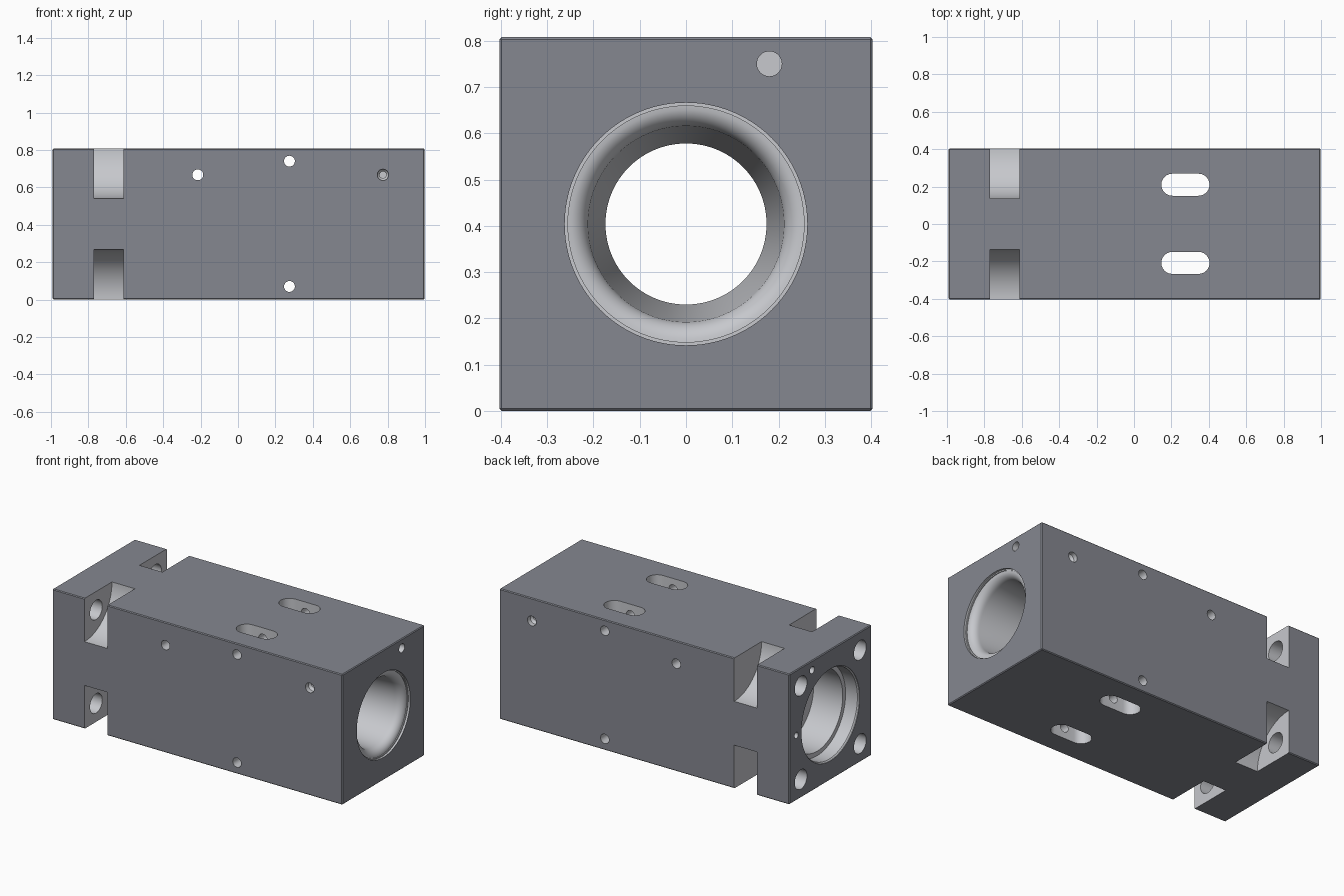
import bpy, bmesh, math

if "Cube" in bpy.data.objects:
    bpy.data.objects.remove(bpy.data.objects["Cube"])

X0, X1, HALF, H = -0.991, 0.998, 0.403, 0.808
CZ = H / 2


def material(name, rgb):
    m = bpy.data.materials.new(name)
    m.diffuse_color = (*rgb, 1)
    m.use_nodes = True
    m.node_tree.nodes["Principled BSDF"].inputs["Base Color"].default_value = m.diffuse_color
    return m


# dark outer skin, lighter machined surfaces
DARK = material("dark_coating", (0.235, 0.245, 0.28))
LIGHT = material("machined_metal", (0.57, 0.58, 0.61))


def new_object(name, bm, mat=LIGHT):
    bmesh.ops.recalc_face_normals(bm, faces=bm.faces)
    mesh = bpy.data.meshes.new(name)
    bm.to_mesh(mesh)
    bm.free()
    mesh.materials.append(mat)
    ob = bpy.data.objects.new(name, mesh)
    bpy.context.collection.objects.link(ob)
    return ob


def lathe(name, profile, axis, a, b, n=32):
    """Solid of revolution; profile is (position, radius); axis passes
    through (y, z) = (a, b) for 'x' and (x, z) = (a, b) for 'y'."""
    bm = bmesh.new()
    rings = []
    for t, r in profile:
        ring = []
        for i in range(n):
            ang = 2 * math.pi * i / n
            u, w = a + r * math.cos(ang), b + r * math.sin(ang)
            ring.append(bm.verts.new((t, u, w) if axis == 'x' else (u, t, w)))
        rings.append(ring)
    for p, q in zip(rings, rings[1:]):
        for i in range(n):
            j = (i + 1) % n
            bm.faces.new((p[i], p[j], q[j], q[i]))
    bm.faces.new(rings[0])
    bm.faces.new(rings[-1])
    return new_object(name, bm)


def slot(name, x0, x1, y, r, n=12):
    bm = bmesh.new()
    verts = []
    for cx, start in ((x1 - r, -math.pi / 2), (x0 + r, math.pi / 2)):
        for i in range(n + 1):
            ang = start + math.pi * i / n
            verts.append(bm.verts.new((cx + r * math.cos(ang), y + r * math.sin(ang), -0.1)))
    face = bm.faces.new(verts)
    out = bmesh.ops.extrude_face_region(bm, geom=[face])
    top = [g for g in out['geom'] if isinstance(g, bmesh.types.BMVert)]
    bmesh.ops.translate(bm, verts=top, vec=(0, 0, H + 0.2))
    return new_object(name, bm)


# main block with fine edge breaks
bm = bmesh.new()
bmesh.ops.create_cube(bm, size=1)
for v in bm.verts:
    v.co = (X1 if v.co.x > 0 else X0, HALF * 2 * v.co.y, H * (v.co.z + 0.5))
bmesh.ops.bevel(bm, geom=list(bm.edges), offset=0.005, segments=1, affect='EDGES')
block = new_object("housing_block", bm, DARK)

cutters = []

# stepped central bore: rear counterbore, shallow taper, rounded front mouth
bore = [(X0 - 0.1, 0.285), (X0 + 0.003, 0.285), (X0 + 0.01, 0.278), (-0.90, 0.278),
        (-0.90, 0.25), (-0.70, 0.25), (-0.70, 0.174), (0.45, 0.174), (0.93, 0.211)]
for i in range(1, 9):
    ang = math.pi / 2 * i / 8
    bore.append((0.93 + 0.05 * math.sin(ang), 0.211 + 0.044 * (1 - math.cos(ang))))
bore += [(0.985, 0.255), (0.985, 0.262), (X1 + 0.1, 0.262)]
cutters.append(lathe("bore_cutter", bore, 'x', 0, CZ, 96))

# corner notches and the mounting holes behind them
for sy in (-1, 1):
    for sz in (-1, 1):
        cutters.append(lathe("notch_cutter", [(-0.77, 0.268), (-0.613, 0.268)],
                             'x', sy * HALF, CZ + sz * CZ, 96))
        cutters.append(lathe("bolt_cutter", [(-1.1, 0.06), (-0.7, 0.06)],
                             'x', sy * 0.29, CZ + sz * 0.29))

# vertical slots
for y in (-0.208, 0.21):
    cutters.append(slot("slot_cutter", 0.146, 0.404, y, 0.059))

# cross-drilled through holes
for x, z in ((-0.215, 0.667), (0.275, 0.74), (0.275, 0.07)):
    cutters.append(lathe("cross_hole_cutter", [(-0.5, 0.029), (0.5, 0.029)], 'y', x, z))

# stepped blind side ports
for s in (-1, 1):
    port = [(0.5, 0.03), (0.375, 0.03), (0.36, 0.018), (0.29, 0.018)]
    cutters.append(lathe("port_cutter", [(s * t, r) for t, r in port], 'y', 0.775, 0.667))

# end-face holes
cutters.append(lathe("end_hole_cutter", [(0.6, 0.027), (1.1, 0.027)], 'x', 0.18, 0.75))
cutters.append(lathe("rear_hole_cutter", [(-1.1, 0.022), (-0.88, 0.022)], 'x', 0.18, 0.75))
cutters.append(lathe("rear_pin_cutter", [(-1.1, 0.019), (-0.88, 0.019)], 'x', 0.335, CZ))

bpy.context.view_layer.objects.active = block
for c in cutters:
    c.hide_render = True
    m = block.modifiers.new("cut", 'BOOLEAN')
    m.operation, m.solver, m.object = 'DIFFERENCE', 'EXACT', c
    m.material_mode = 'TRANSFER'
    bpy.ops.object.modifier_apply(modifier=m.name)
    bpy.data.objects.remove(c, do_unlink=True)

bpy.ops.object.select_all(action='DESELECT')
block.select_set(True)
bpy.ops.object.shade_smooth_by_angle(angle=math.radians(25))
